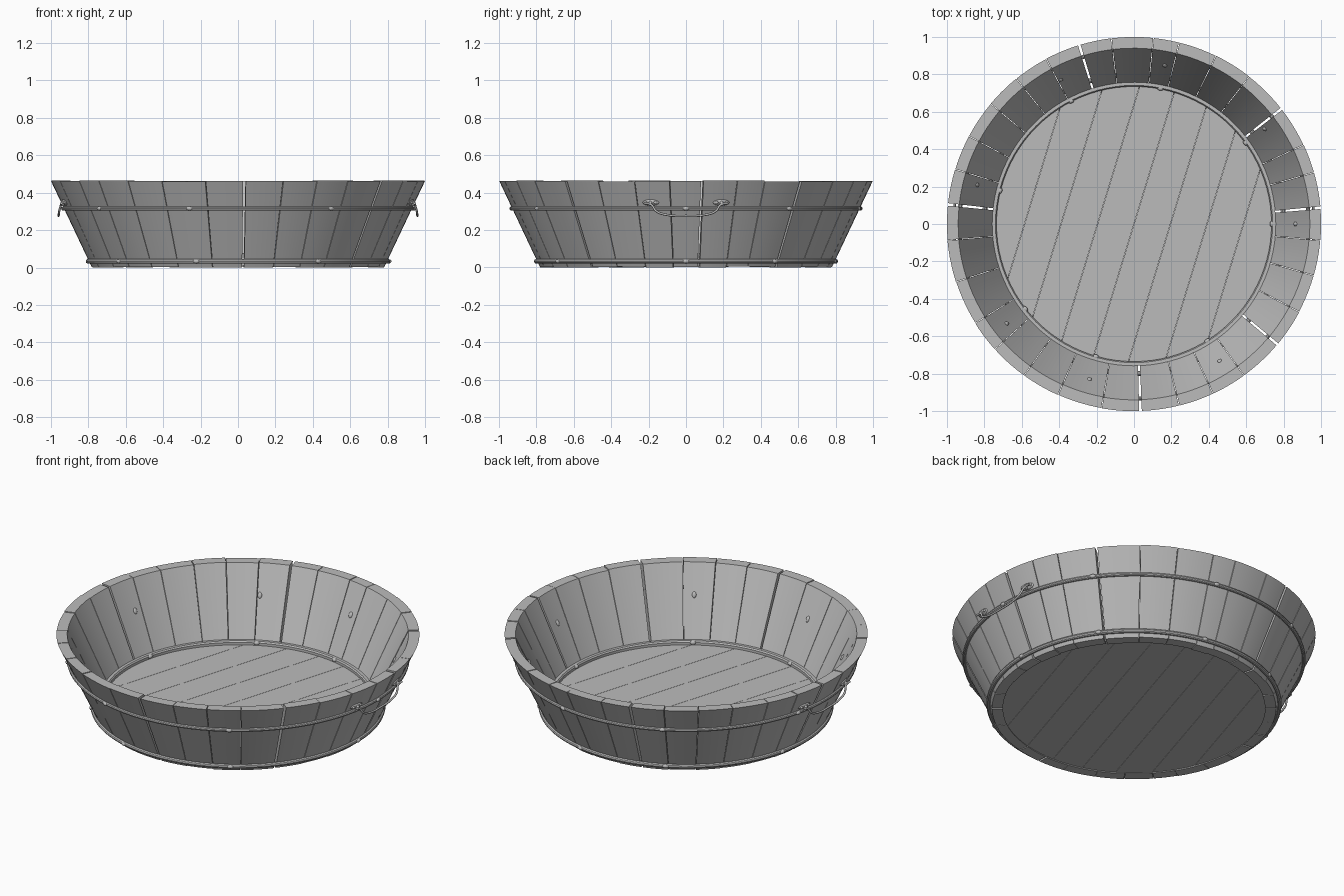
import bpy, bmesh, math, random
from mathutils import Matrix, Vector

random.seed(4)
cube = bpy.data.objects.get("Cube")
if cube:
    bpy.data.objects.remove(cube, do_unlink=True)

grey = bpy.data.materials.new("plain grey")
grey.use_nodes = True
GREY = (0.5, 0.5, 0.5, 1)
grey.diffuse_color = GREY
grey.node_tree.nodes["Principled BSDF"].inputs["Base Color"].default_value = GREY

HEIGHT, SLOPE = 0.465, 0.473
RIVETS = [0, 36, 79, 117, 166, 218, 254, 302]


def outer(z):
    return 0.78 + SLOPE * z


def inner(z):
    return 0.72 + SLOPE * z


def polar(r, deg, z):
    a = math.radians(deg)
    return Vector((r * math.cos(a), r * math.sin(a), z))


def finish(name, bm, smooth=True):
    bmesh.ops.recalc_face_normals(bm, faces=bm.faces[:])
    mesh = bpy.data.meshes.new(name)
    bm.to_mesh(mesh)
    bm.free()
    mesh.materials.append(grey)
    ob = bpy.data.objects.new(name, mesh)
    bpy.context.collection.objects.link(ob)
    if smooth:
        bpy.ops.object.select_all(action="DESELECT")
        ob.select_set(True)
        bpy.context.view_layer.objects.active = ob
        bpy.ops.object.shade_smooth_by_angle(angle=math.radians(35))
    return ob


def sweep(bm, profile, start, end, steps, closed=False):
    """Sweep an (r, z) profile around the z axis."""
    count = steps if closed else steps + 1
    rings = [[bm.verts.new(polar(r, start + (end - start) * i / steps, z)) for r, z in profile]
             for i in range(count)]
    n = len(profile)
    for i in range(steps):
        a, b = rings[i], rings[(i + 1) % count]
        for j in range(n):
            k = (j + 1) % n
            bm.faces.new((a[j], a[k], b[k], b[j]))
    if not closed:
        bm.faces.new(rings[0])
        bm.faces.new(rings[-1])


def rivet(bm, r, deg, z, size):
    """Flattened dome lying on the sloping wall; size is (depth, width, height)."""
    m = (Matrix.Translation(polar(r, deg, z)) @ Matrix.Rotation(math.radians(deg), 4, "Z")
         @ Matrix.Rotation(math.atan(SLOPE), 4, "Y") @ Matrix.Diagonal((*size, 1)))
    bmesh.ops.create_uvsphere(bm, u_segments=12, v_segments=8, radius=1, matrix=m)


# Tapered wall staves with uneven widths and gaps
seams = [-65, -54, -40, -28, -16, -5, 5, 16, 25, 38, 52, 64, 76, 84, 97, 107, 118, 129,
         140, 152, 163, 174, 185, 198, 212, 222, 234, 246, 260, 272, 284, 295]
wide = {-40, 5, 38, 107, 174, 272}
bm = bmesh.new()
for a, b in zip(seams, seams[1:]):
    ga, gb = (0.4 if s in wide else 0.1 for s in (a, b))
    top = HEIGHT - random.uniform(0, 0.005)
    low = random.uniform(0, 0.005)
    sweep(bm, [(inner(low), low), (outer(low), low), (outer(top), top), (inner(top), top)],
          a + ga, b - gb, 5)
finish("wall_staves", bm)

# Floor planks clipped to a circle
bm = bmesh.new()
R, FLOOR_LOW, FLOOR_TOP = 0.745, 0.01, 0.055
PLANKS = 8
for i in range(PLANKS):
    u0 = -R + 2 * R * i / PLANKS + 0.0008
    u1 = -R + 2 * R * (i + 1) / PLANKS - 0.0008
    arc = [math.acos(max(-1, min(1, u / R))) for u in (u1, u0)]
    angles = [arc[0] + (arc[1] - arc[0]) * k / 12 for k in range(13)]
    outline = [(R * math.cos(t), R * math.sin(t)) for t in angles]
    outline += [(x, -y) for x, y in reversed(outline)]
    face = bm.faces.new([bm.verts.new((x, y, FLOOR_LOW)) for x, y in outline])
    up = bmesh.ops.extrude_face_region(bm, geom=[face])["geom"]
    bmesh.ops.translate(bm, vec=(0, 0, FLOOR_TOP - FLOOR_LOW),
                        verts=[v for v in up if isinstance(v, bmesh.types.BMVert)])
bmesh.ops.remove_doubles(bm, verts=bm.verts[:], dist=0.0001)
bmesh.ops.rotate(bm, verts=bm.verts[:], matrix=Matrix.Rotation(math.radians(-17), 3, "Z"))
finish("floor_planks", bm, smooth=False)

# Ring where the floor meets the wall
bm = bmesh.new()
sweep(bm, [(0.734, 0.05), (0.734, 0.07), (0.74, 0.078), (0.757, 0.078), (0.745, 0.05)],
      0, 360, 96, closed=True)
finish("floor_ring", bm)

# Outer hoops
for name, z, size in (("upper_hoop", 0.315, 0.011), ("lower_hoop", 0.033, 0.013)):
    bm = bmesh.new()
    centre = outer(z) + 0.004
    profile = [(centre + size * math.cos(t * math.tau / 10), z + size * math.sin(t * math.tau / 10))
               for t in range(10)]
    sweep(bm, profile, 0, 360, 96, closed=True)
    finish(name, bm)

# Rivets, inside and outside
bm = bmesh.new()
for deg in RIVETS:
    rivet(bm, outer(0.315) + 0.011, deg, 0.315, (0.01, 0.018, 0.011))
    rivet(bm, outer(0.033) + 0.013, deg, 0.033, (0.01, 0.018, 0.011))
    rivet(bm, inner(0.30), deg, 0.30, (0.008, 0.012, 0.018))
    rivet(bm, 0.737, deg, 0.068, (0.012, 0.017, 0.012))
finish("rivets", bm)


# Handles: two mounting plates with eyes and a hanging bail on each side
def wire(name, points, thickness):
    data = bpy.data.curves.new(name, "CURVE")
    data.dimensions = "3D"
    data.bevel_depth = thickness
    data.bevel_resolution = 2
    data.resolution_u = 6
    data.use_fill_caps = True
    s = data.splines.new("BEZIER")
    s.bezier_points.add(len(points) - 1)
    for p, co in zip(s.bezier_points, points):
        p.co = co
        p.handle_left_type = p.handle_right_type = "AUTO"
    data.materials.append(grey)
    ob = bpy.data.objects.new(name, data)
    bpy.context.collection.objects.link(ob)


for side, label in ((1, "left"), (-1, "right")):
    bm = bmesh.new()
    for e in (-1, 1):
        deg = (0 if side > 0 else 180) + 11.5 * e
        rivet(bm, outer(0.347), deg, 0.347, (0.011, 0.045, 0.018))
        for d in (-1.6, 1.6):
            rivet(bm, outer(0.347) + 0.008, deg + d, 0.347, (0.008, 0.01, 0.008))
        eye = polar(outer(0.342) + 0.012, deg, 0.342)
        rivet(bm, eye.xy.length, deg, 0.342, (0.015, 0.01, 0.014))
    finish(label + "_handle_plates", bm)
    half = [(0.942, 0.225, 0.342), (0.945, 0.185, 0.335), (0.954, 0.16, 0.302),
            (0.957, 0.10, 0.281)]
    path = half + [(0.958, 0, 0.276)] + [(x, -y, z) for x, y, z in reversed(half)]
    wire(label + "_handle_bail", [(side * x, y, z) for x, y, z in path], 0.006)
